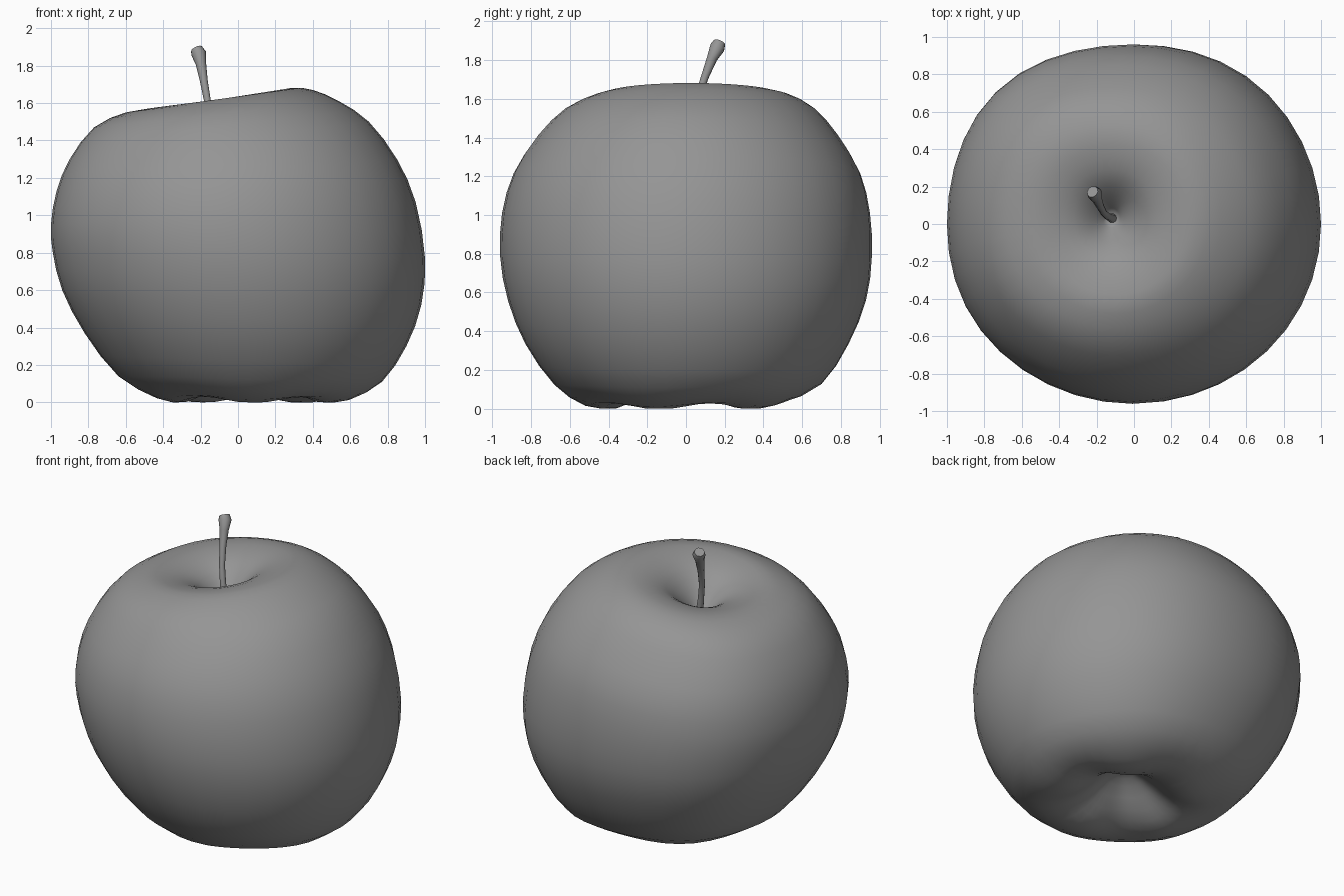
import bpy
import bmesh
from math import cos, sin, pi, exp
from mathutils import Vector

cube = bpy.data.objects.get("Cube")
if cube:
    bpy.data.objects.remove(cube, do_unlink=True)

grey = bpy.data.materials.new("mid grey")
grey.use_nodes = True
tone = (0.3, 0.3, 0.3, 1.0)
grey.diffuse_color = tone
grey.node_tree.nodes["Principled BSDF"].inputs["Base Color"].default_value = tone


def loft(name, rings):
    """Skin a list of equal rings, cap both ends and shade smooth."""
    bm = bmesh.new()
    loops = [[bm.verts.new(p) for p in ring] for ring in rings]
    for a, b in zip(loops, loops[1:]):
        for i in range(len(a)):
            j = (i + 1) % len(a)
            bm.faces.new((a[i], a[j], b[j], b[i]))
    bm.faces.new(loops[0])
    bm.faces.new(loops[-1])
    bmesh.ops.recalc_face_normals(bm, faces=bm.faces)
    mesh = bpy.data.meshes.new(name)
    bm.to_mesh(mesh)
    bm.free()
    mesh.materials.append(grey)
    obj = bpy.data.objects.new(name, mesh)
    bpy.context.collection.objects.link(obj)
    bpy.ops.object.select_all(action="DESELECT")
    obj.select_set(True)
    bpy.context.view_layer.objects.active = obj
    bpy.ops.object.shade_smooth_by_angle(angle=pi / 3)
    return obj


def add_midpoints(rows):
    """Insert a spline midpoint between each pair of rows."""
    result = []
    for i in range(len(rows) - 1):
        p, q = rows[max(i - 1, 0)], rows[i]
        r, s = rows[i + 1], rows[min(i + 2, len(rows) - 1)]
        result.append(q)
        result.append([(9 * (b + c) - a - d) / 16
                       for a, b, c, d in zip(p, q, r, s)])
    return result + [rows[-1]]


# Fruit profile, stem hollow to base hollow: x and z on the -x side,
# x and z on the +x side, then the front and back y
PROFILE = [
    (-.14, 1.36, -.09, 1.37, .01, .06),
    (-.20, 1.43, -.05, 1.45, -.06, .12),
    (-.28, 1.50, .03, 1.55, -.14, .20),
    (-.37, 1.54, .13, 1.63, -.24, .29),
    (-.48, 1.56, .28, 1.68, -.38, .42),
    (-.60, 1.55, .40, 1.67, -.48, .54),
    (-.77, 1.47, .54, 1.61, -.63, .67),
    (-.90, 1.30, .70, 1.50, -.77, .79),
    (-.97, 1.13, .85, 1.30, -.89, .90),
    (-1, .95, .95, 1.07, -.95, .95),
    (-.99, .80, 1, .77, -.96, .96),
    (-.94, .60, .98, .52, -.92, .93),
    (-.82, .37, .90, .30, -.83, .84),
    (-.64, .14, .77, .11, -.68, .70),
    (-.44, .03, .60, .02, -.52, .50),
    (-.30, .02, .45, .02, -.36, .35),
    (-.17, .08, .32, .08, -.23, .22),
    (-.04, .18, .20, .18, -.11, .10),
    (.05, .22, .11, .22, -.03, .03),
]


def fruit_ring(row, index, sides=40):
    """Tilted oval, fuller towards the back and lobed near the base."""
    xl, zl, xr, zr, yf, yb = row
    lobe = 0.019 * exp(-((index - 15) / 1.3) ** 2)
    ring = []
    for i in range(sides):
        a = 2 * pi * i / sides
        c, s = cos(a), sin(a)
        full = 1 + sin(2 * a) ** 2 * (1 + s) / 2 * (0.033 - 0.02 * c)
        z = (zl + zr) / 2 + c * (zr - zl) / 2
        z += lobe * cos(5 * (a - pi / 2))
        ring.append(((xl + xr) / 2 + full * c * (xr - xl) / 2,
                     (yf + yb) / 2 + full * s * (yb - yf) / 2,
                     max(z, 0)))
    return ring


loft("apple_body",
     [fruit_ring(r, i / 2) for i, r in enumerate(add_midpoints(PROFILE))])

# Curved stem that flares to a slanted tip
PATH = [Vector(p) for p in (
    (-.115, .03, 1.35), (-.14, .04, 1.5), (-.163, .062, 1.61),
    (-.183, .10, 1.72), (-.198, .135, 1.81), (-.210, .162, 1.865),
    (-.222, .173, 1.89))]
RADII = (.026, .019, .018, .021, .028, .040, .032)


def stem_ring(index, sides=10):
    before = PATH[max(index - 1, 0)]
    after = PATH[min(index + 1, len(PATH) - 1)]
    along = (after - before).normalized()
    u = along.cross(Vector((0, 1, 0))).normalized()
    v = along.cross(u)
    return [PATH[index] + RADII[index] * (u * cos(2 * pi * i / sides)
                                          + v * sin(2 * pi * i / sides))
            for i in range(sides)]


loft("stem", [stem_ring(i) for i in range(len(PATH))])
